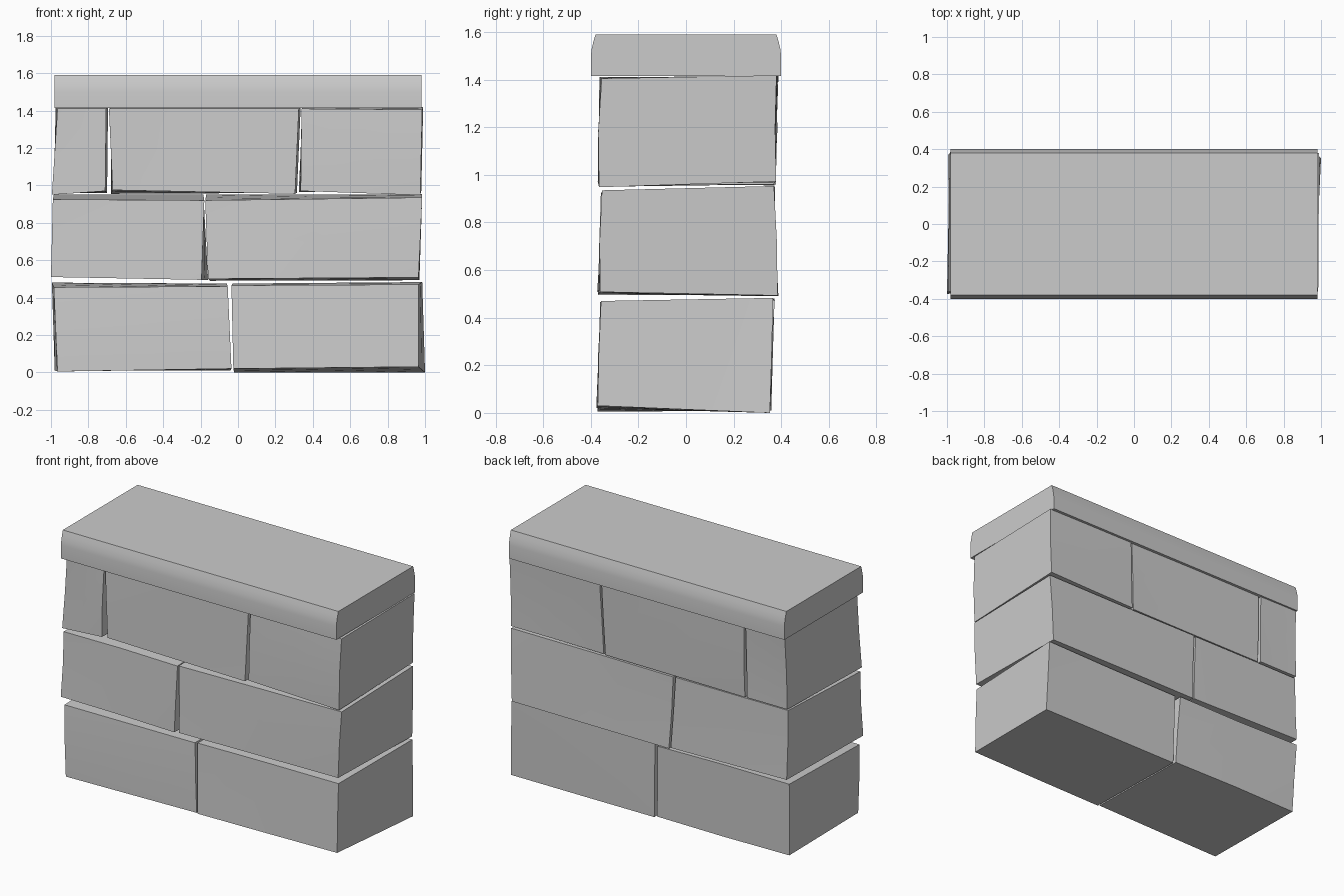
import bpy, bmesh, random
from mathutils import Vector

if "Cube" in bpy.data.objects:
    bpy.data.objects.remove(bpy.data.objects["Cube"])

random.seed(4)


def finish(name, bm, angle=0.35):
    bmesh.ops.recalc_face_normals(bm, faces=bm.faces)
    me = bpy.data.meshes.new(name)
    bm.to_mesh(me)
    bm.free()
    ob = bpy.data.objects.new(name, me)
    bpy.context.collection.objects.link(ob)
    bpy.context.view_layer.objects.active = ob
    ob.select_set(True)
    bpy.ops.object.shade_smooth_by_angle(angle=angle)
    ob.select_set(False)
    return ob


# Stone block: four (x, z) corners front and back, in order
# bottom left, bottom right, top right, top left; y at bottom and top of each
def stone(name, front, back, yf, yb):
    pts = [Vector((x, y, z)) for (x, z), y in zip(front, (yf[0], yf[0], yf[1], yf[1]))]
    pts += [Vector((x, y, z)) for (x, z), y in zip(back, (yb[0], yb[0], yb[1], yb[1]))]
    mid = sum(pts, Vector()) / 8
    bm = bmesh.new()
    v = [bm.verts.new(p) for p in pts]
    for f in ((0, 1, 2, 3), (7, 6, 5, 4), (0, 4, 5, 1), (1, 5, 6, 2), (2, 6, 7, 3), (3, 7, 4, 0)):
        bm.faces.new([v[i] for i in f])
    corners = set(v)
    bmesh.ops.subdivide_edges(bm, edges=bm.edges[:], cuts=1, use_grid_fill=True)
    # slight hand-cut swelling of the front and back faces
    for p in bm.verts:
        if p not in corners and abs(p.co.y - mid.y) > 0.25:
            p.co.y += random.uniform(0.004, 0.014) * (1 if p.co.y > mid.y else -1)
    finish(name, bm)


# Bottom course
stone("bottom_stone_left",
      [(-.965, .005), (-.035, .02), (-.055, .46), (-.985, .455)],
      [(-.98, .01), (-.04, .01), (-.06, .475), (-.995, .48)],
      (-.365, -.35), (.345, .36))
stone("bottom_stone_right",
      [(-.025, .02), (.965, .03), (.965, .47), (-.035, .465)],
      [(-.02, .0), (1.0, .0), (.985, .483), (-.03, .475)],
      (-.365, -.35), (.34, .353))

# Middle course
stone("middle_stone_left",
      [(-1.0, .51), (-.195, .495), (-.18, .92), (-.99, .925)],
      [(-.985, .51), (-.16, .495), (-.185, .95), (-.985, .95)],
      (-.36, -.345), (.375, .36))
stone("middle_stone_right",
      [(-.16, .5), (.965, .508), (.985, .935), (-.175, .92)],
      [(-.15, .49), (.97, .493), (.985, .953), (-.17, .95)],
      (-.355, -.345), (.378, .362))

# Top course
stone("top_stone_left",
      [(-.995, .95), (-.71, .97), (-.705, 1.41), (-.965, 1.41)],
      [(-.985, .96), (-.7, .96), (-.695, 1.415), (-.975, 1.415)],
      (-.36, -.35), (.365, .375))
stone("top_stone_middle",
      [(-.67, .975), (.305, .955), (.325, 1.41), (-.69, 1.41)],
      [(-.68, .955), (.315, .96), (.335, 1.415), (-.68, 1.415)],
      (-.36, -.35), (.365, .375))
stone("top_stone_right",
      [(.335, .97), (.975, .948), (.985, 1.405), (.34, 1.41)],
      [(.325, .965), (.98, .972), (.99, 1.418), (.345, 1.415)],
      (-.36, -.35), (.365, .375))

# Capping slab: rounded-shoulder profile extruded along x
half = [(.4, 1.415), (.4, 1.5), (.396, 1.53), (.389, 1.56), (.38, 1.59)]
profile = half + [(-y, z) for y, z in reversed(half)]
bm = bmesh.new()
face = bm.faces.new([bm.verts.new((-.98, y, z)) for y, z in profile])
ext = bmesh.ops.extrude_face_region(bm, geom=[face], use_keep_orig=True)
bmesh.ops.translate(bm, vec=(1.96, 0, 0),
                    verts=[g for g in ext["geom"] if isinstance(g, bmesh.types.BMVert)])
finish("capping_slab", bm, 0.6)
